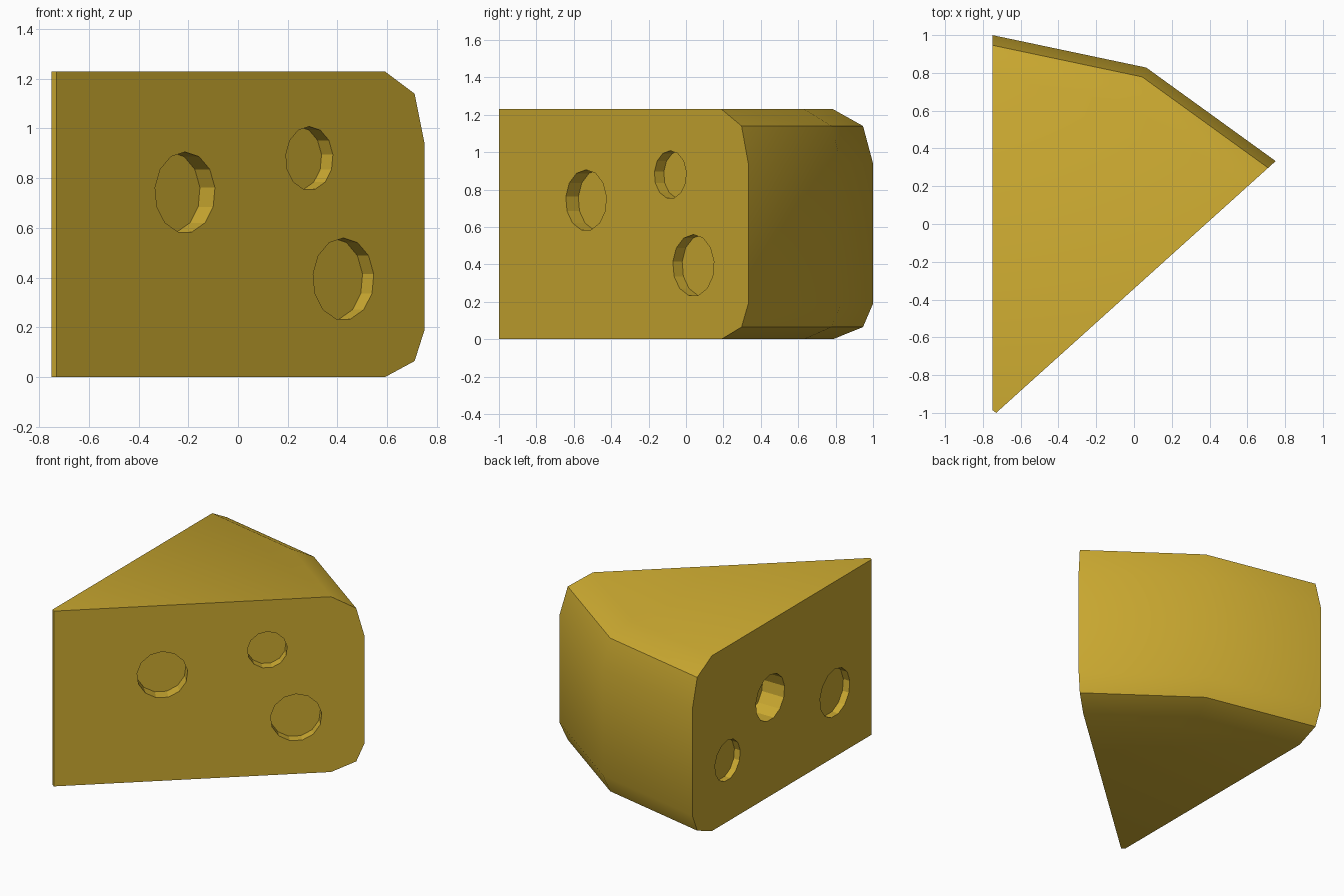
import bpy, bmesh
from mathutils import Vector, Matrix

if "Cube" in bpy.data.objects:
    bpy.data.objects.remove(bpy.data.objects["Cube"])

mat = bpy.data.materials.new("cheese_yellow")
mat.diffuse_color = (0.60, 0.40, 0.03, 1)
mat.use_nodes = True
mat.node_tree.nodes["Principled BSDF"].inputs["Base Color"].default_value = mat.diffuse_color

# Wedge plan: blunt tip at the front, two-segment curved rind at the back
tip_l, tip_r = Vector((-0.75, -0.985, 0)), Vector((-0.73, -1.0, 0))
tips = [tip_l, (tip_l + tip_r) / 2, tip_r]
rind = [Vector((-0.75, 1.0, 0)), Vector((0.065, 0.828, 0)), Vector((0.75, 0.333, 0))]
# Rind profile: (fraction of radius, height)
profile = [(0.892, 0), (0.973, 0.065), (1, 0.19), (1, 0.94), (0.973, 1.14), (0.892, 1.23)]
H = profile[-1][1]

bm = bmesh.new()
up = lambda p, z: bm.verts.new((p.x, p.y, z))
cols = [[up(t.lerp(o, f), z) for f, z in profile] for t, o in zip(tips, rind)]
lb, rb, lt, rt = up(tip_l, 0), up(tip_r, 0), up(tip_l, H), up(tip_r, H)
smooth_faces = []
for a, b in zip(cols, cols[1:]):
    for i in range(len(profile) - 1):
        smooth_faces.append(bm.faces.new((a[i], a[i + 1], b[i + 1], b[i])))
smooth_faces.append(bm.faces.new([lt, rt] + [c[-1] for c in reversed(cols)]))
smooth_faces.append(bm.faces.new([rb, lb] + [c[0] for c in cols]))
bm.faces.new([lb, lt] + cols[0][::-1])
bm.faces.new([rt, rb] + cols[-1])
bm.faces.new((lb, rb, rt, lt))
for f in smooth_faces:
    f.smooth = True
bmesh.ops.recalc_face_normals(bm, faces=bm.faces)
mesh = bpy.data.meshes.new("cheese_wedge")
bm.to_mesh(mesh)
bm.free()
mesh.materials.append(mat)
wedge = bpy.data.objects.new("cheese_wedge", mesh)
bpy.context.collection.objects.link(wedge)

# Holes in the two cut faces: (x or y along face, z, radius, depth)
right_dir = (rind[2] - tip_r).normalized()
right_in = Vector((-right_dir.y, right_dir.x, 0))
left_in = Vector((1, 0, 0))
holes = []
for x, z, r, d in [(-0.213, 0.743, 0.163, 0.09), (0.287, 0.88, 0.128, 0.068), (0.424, 0.395, 0.165, 0.067)]:
    p = tip_r + right_dir * ((x - tip_r.x) / right_dir.x)
    holes.append((Vector((p.x, p.y, z)), right_in, r, d))
for y, z, r, d in [(0.137, 0.69, 0.16, 0.17), (-0.58, 0.45, 0.166, 0.05), (0.61, 0.43, 0.141, 0.045)]:
    holes.append((Vector((-0.75, y, z)), left_in, r, d))

# One cutter mesh holding every hole cylinder, each with a vertex at the top
bm = bmesh.new()
for p, n, r, d in holes:
    z = Vector((0, 0, 1))
    side = z.cross(n)
    m = Matrix((side, z, -n)).transposed().to_4x4()
    if m.determinant() < 0:
        m = Matrix((-side, z, -n)).transposed().to_4x4()
    m.translation = p + n * (d - 0.1) / 2
    bmesh.ops.create_cone(bm, cap_ends=True, segments=13, radius1=r, radius2=r, depth=d + 0.1, matrix=m)
bmesh.ops.recalc_face_normals(bm, faces=bm.faces)
cm = bpy.data.meshes.new("hole_cutter")
bm.to_mesh(cm)
bm.free()
cm.materials.append(mat)
cutter = bpy.data.objects.new("hole_cutter", cm)
bpy.context.collection.objects.link(cutter)

mod = wedge.modifiers.new("holes", 'BOOLEAN')
mod.operation, mod.solver, mod.object = 'DIFFERENCE', 'EXACT', cutter
bpy.context.view_layer.objects.active = wedge
wedge.select_set(True)
bpy.ops.object.modifier_apply(modifier=mod.name)
bpy.data.objects.remove(cutter)

# Sharpen hard edges, keep cut faces and holes flat
bm = bmesh.new()
bm.from_mesh(wedge.data)
for e in bm.edges:
    e.smooth = e.calc_face_angle(3.14) < 0.55
bm.to_mesh(wedge.data)
bm.free()
